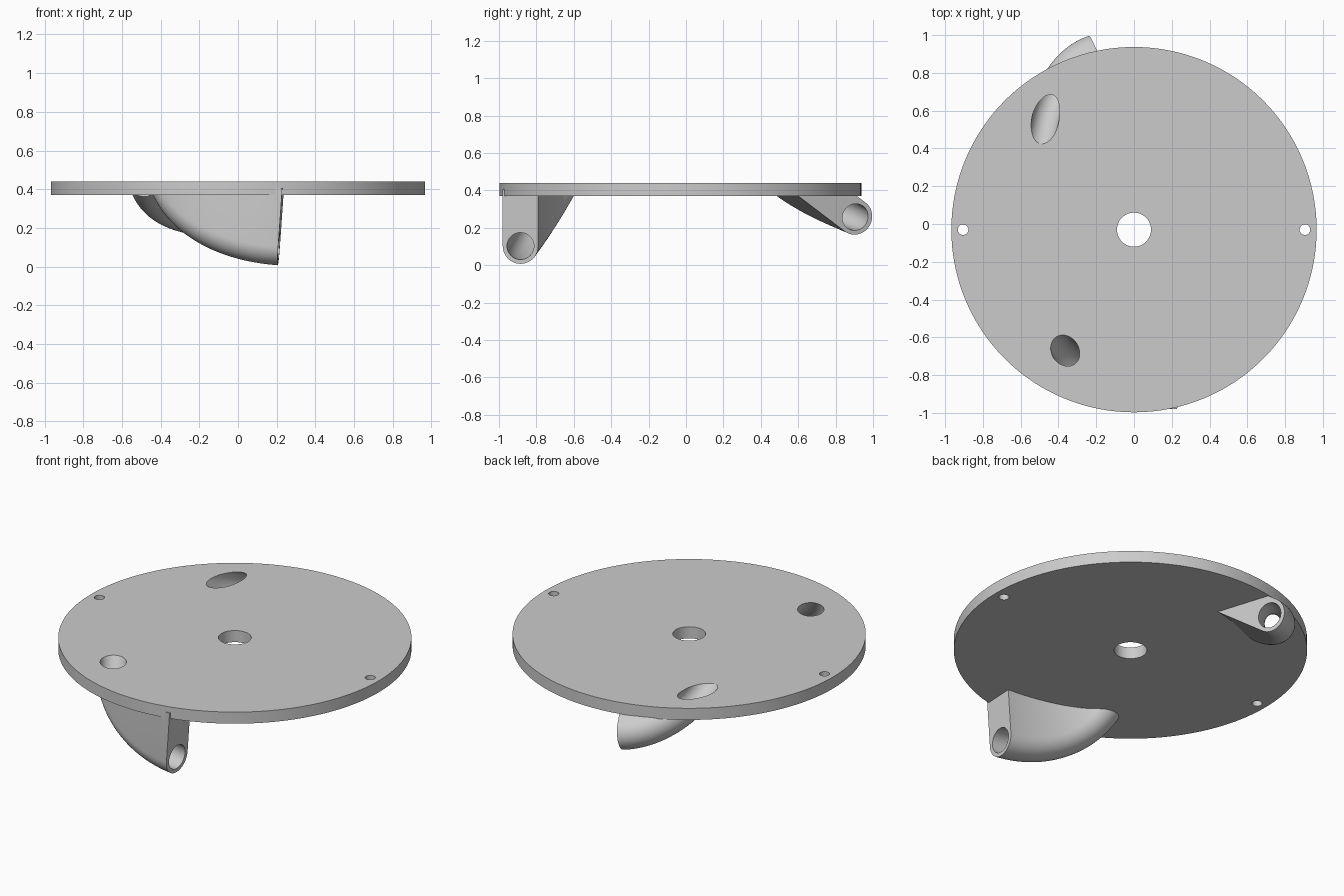
import bpy, bmesh, math
from mathutils import Vector

old = bpy.data.objects.get("Cube")
if old:
    bpy.data.objects.remove(old, do_unlink=True)

GREY = (0.6, 0.6, 0.6, 1.0)
mat = bpy.data.materials.new("light_grey")
mat.use_nodes = True
mat.diffuse_color = GREY
mat.node_tree.nodes["Principled BSDF"].inputs["Base Color"].default_value = GREY

PLATE_Y, PLATE_BOTTOM, PLATE_TOP = -0.03, 0.37, 0.44
OUTER, BORE = 0.095, 0.072
STEPS, SIDES = 40, 48


def make_object(name, bm):
    bmesh.ops.recalc_face_normals(bm, faces=bm.faces)
    mesh = bpy.data.meshes.new(name)
    bm.to_mesh(mesh)
    bm.free()
    mesh.materials.append(mat)
    obj = bpy.data.objects.new(name, mesh)
    bpy.context.collection.objects.link(obj)
    return obj


def cylinder(name, x, y, radius, z0, z1, sides):
    bpy.ops.mesh.primitive_cylinder_add(vertices=sides, radius=radius, depth=z1 - z0,
                                        location=(x, y, (z0 + z1) / 2))
    obj = bpy.context.object
    obj.name = name
    obj.data.materials.append(mat)
    return obj


def bezier(points):
    """Points and unit tangents along a cubic curve."""
    a, b, c, d = map(Vector, points)
    for i in range(STEPS + 1):
        t = i / STEPS
        s = 1 - t
        pos = a * s**3 + b * 3 * s * s * t + c * 3 * s * t * t + d * t**3
        tan = (b - a) * s * s + (c - b) * 2 * s * t + (d - c) * t * t
        yield pos, tan.normalized()


def loft(name, rings, clip=None):
    """Skin closed rings, cap both ends, optionally cut flat at a height."""
    bm = bmesh.new()
    loops = [[bm.verts.new(p) for p in ring] for ring in rings]
    n = len(loops[0])
    for lo, hi in zip(loops, loops[1:]):
        for i in range(n):
            j = (i + 1) % n
            bm.faces.new((lo[i], lo[j], hi[j], hi[i]))
    bm.faces.new(loops[0])
    bm.faces.new(loops[-1])
    if clip:
        geom = bm.verts[:] + bm.edges[:] + bm.faces[:]
        cut = bmesh.ops.bisect_plane(bm, geom=geom, plane_co=(0, 0, clip),
                                     plane_no=(0, 0, 1), clear_outer=True)
        edges = [e for e in cut["geom_cut"] if isinstance(e, bmesh.types.BMEdge)]
        bmesh.ops.holes_fill(bm, edges=edges, sides=0)
    return make_object(name, bm)


def frame(tan, rise):
    side = tan.cross(rise).normalized()
    return side, side.cross(tan).normalized()


def spout(name, points, rise):
    """Half-round duct filled up to the plate, and the cutter for its bore."""
    rise = Vector(rise).normalized()
    path = list(bezier(points))
    body = []
    for pos, tan in path:
        side, up = frame(tan, rise)
        ring = []
        for k in range(SIDES // 2 + 1):
            a = math.pi * k / (SIDES // 2)
            ring.append(pos + (side * math.cos(a) - up * math.sin(a)) * OUTER)
        lift = rise * ((0.55 - pos.z) / rise.z)
        ring += [pos - side * OUTER + lift, pos + side * OUTER + lift]
        body.append(ring)
    shell = loft(name, body, clip=(PLATE_BOTTOM + PLATE_TOP) / 2)

    (p0, t0), (p1, t1) = path[0], path[-1]
    long_path = [(p0 - t0 * 0.3, t0)] + path + [(p1 + t1 * 0.1, t1)]
    tube = []
    for pos, tan in long_path:
        side, up = frame(tan, rise)
        angles = [math.tau * k / SIDES for k in range(SIDES)]
        tube.append([pos + (side * math.cos(a) + up * math.sin(a)) * BORE for a in angles])
    return shell, loft(name + "_bore", tube)


def combine(target, other, operation):
    mod = target.modifiers.new(operation.lower(), 'BOOLEAN')
    mod.operation, mod.solver, mod.object = operation, 'EXACT', other
    bpy.context.view_layer.objects.active = target
    bpy.ops.object.modifier_apply(modifier=mod.name)
    bpy.data.objects.remove(other, do_unlink=True)


# Round plate
plate = cylinder("plate", 0, PLATE_Y, 0.967, PLATE_BOTTOM, PLATE_TOP, 128)

# Two curved spouts hanging below the plate
spouts = [
    spout("front_spout", [(-0.365, -0.67, 0.44), (-0.295, -0.78, 0.24),
                          (-0.06, -0.872, 0.12), (0.212, -0.885, 0.102)], (0.07, 0, 1)),
    spout("back_spout", [(-0.47, 0.55, 0.44), (-0.44, 0.70, 0.335),
                         (-0.35, 0.86, 0.28), (-0.21, 0.905, 0.257)], (0.33, -0.75, 0.57)),
]
for shell, bore in spouts:
    combine(plate, shell, 'UNION')
for shell, bore in spouts:
    combine(plate, bore, 'DIFFERENCE')

# Centre hole and the two small rim holes
for x, radius in ((0, 0.09), (-0.905, 0.028), (0.905, 0.028)):
    combine(plate, cylinder("hole", x, PLATE_Y, radius, 0.3, 0.5, 48), 'DIFFERENCE')

plate.name = "plate_with_spouts"
bpy.ops.object.select_all(action='DESELECT')
plate.select_set(True)
bpy.context.view_layer.objects.active = plate
bpy.ops.object.shade_smooth_by_angle(angle=math.radians(30))
